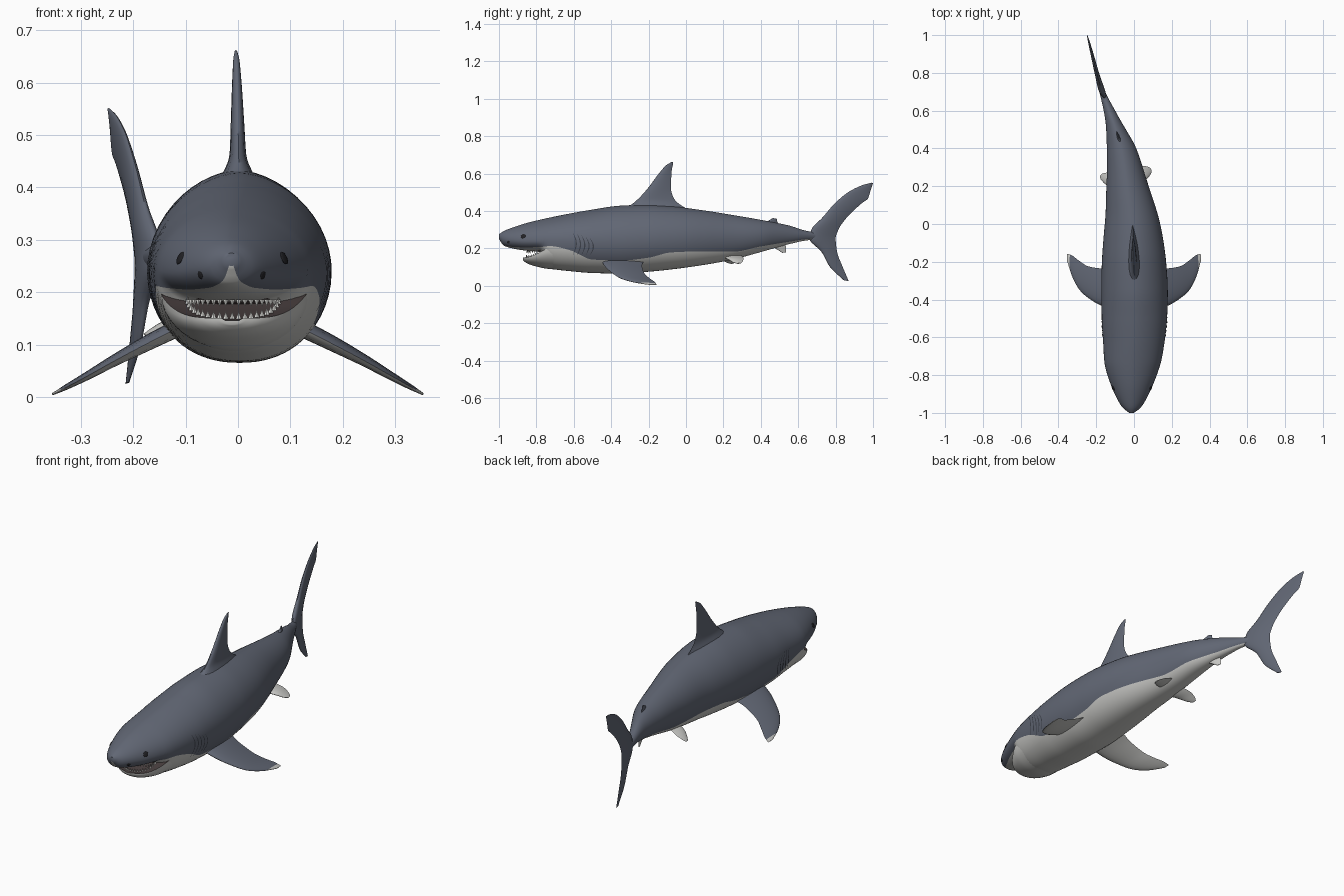
import bpy, bmesh
from math import sin, cos, asin, pi, radians, sqrt
from mathutils import Vector

cube = bpy.data.objects.get("Cube")
if cube:
    bpy.data.objects.remove(cube, do_unlink=True)


def material(name, rgb):
    m = bpy.data.materials.new(name)
    m.use_nodes = True
    m.diffuse_color = (*rgb, 1)
    m.node_tree.nodes["Principled BSDF"].inputs["Base Color"].default_value = (*rgb, 1)
    return m


SLATE, PALE, MOUTH, BLACK, TOOTH, GILL = range(6)
MATERIALS = [
    material("slate blue", (0.12, 0.135, 0.175)),
    material("pale grey", (0.58, 0.58, 0.56)),
    material("mouth dark", (0.06, 0.045, 0.045)),
    material("eye black", (0.015, 0.015, 0.018)),
    material("tooth white", (0.75, 0.75, 0.72)),
    material("gill slate", (0.05, 0.057, 0.075)),
]
parts = []


def finish(name, bm):
    bmesh.ops.recalc_face_normals(bm, faces=bm.faces)
    mesh = bpy.data.meshes.new(name)
    bm.to_mesh(mesh)
    bm.free()
    for m in MATERIALS:
        mesh.materials.append(m)
    ob = bpy.data.objects.new(name, mesh)
    bpy.context.collection.objects.link(ob)
    parts.append(ob)


def smooth(rows, key):
    """Monotone cubic through rows; the first column is the key."""
    n = len(rows)
    key = min(max(key, rows[0][0]), rows[-1][0])
    i = max(k for k in range(n - 1) if rows[k][0] <= key)
    gap = rows[i + 1][0] - rows[i][0]
    t = (key - rows[i][0]) / gap

    def chord(k, c):
        return (rows[k + 1][c] - rows[k][c]) / (rows[k + 1][0] - rows[k][0])

    def slope(k, c):
        a, b = chord(max(k - 1, 0), c), chord(min(k, n - 2), c)
        return 2 * a * b / (a + b) if a * b > 0 else 0

    out = []
    for c in range(1, len(rows[0])):
        p, q = rows[i][c], rows[i + 1][c]
        a, b = slope(i, c) * gap, slope(i + 1, c) * gap
        out.append(p + t * (a + t * (3 * (q - p) - 2 * a - b + t * (a + b - 2 * (q - p)))))
    return out


def loft(name, rings, paint):
    """Skin closed rings, cap both ends, colour each face by paint(ring, column)."""
    bm = bmesh.new()
    grid = [[bm.verts.new(p) for p in ring] for ring in rings]
    n = len(grid[0])
    for i in range(len(grid) - 1):
        for j in range(n):
            k = (j + 1) % n
            f = bm.faces.new((grid[i][j], grid[i][k], grid[i + 1][k], grid[i + 1][j]))
            f.material_index = paint(i, j)
    for i in (0, -1):
        bm.faces.new(grid[i]).material_index = paint(i % (len(grid) - 1), n // 2)
    finish(name, bm)


# Body stations: y, half width, top, bottom, widest height, colour line
BODY = [
    (-1.0, .012, .275, .25, .262, .25), (-.975, .045, .292, .215, .25, .218),
    (-.93, .075, .31, .2, .245, .208), (-.86, .108, .333, .188, .24, .205),
    (-.78, .137, .353, .18, .24, .207), (-.73, .15, .364, .093, .24, .212),
    (-.62, .163, .386, .078, .24, .19), (-.5, .173, .407, .068, .24, .14),
    (-.35, .176, .428, .065, .24, .135), (-.2, .17, .433, .075, .245, .15),
    (-.08, .158, .425, .087, .25, .178), (.1, .13, .402, .112, .255, .184),
    (.25, .103, .378, .14, .26, .182), (.4, .078, .352, .18, .265, .21),
    (.55, .04, .322, .222, .27, .235), (.65, .022, .292, .243, .27, .25),
    (.74, .01, .28, .25, .265, .255)]
# Sideways swing of the backbone: y, x
SPINE = [(-1, -.013), (-.8, -.01), (-.6, 0), (-.4, .003), (-.2, 0), (0, -.008),
         (.2, -.034), (.4, -.066), (.5, -.095), (.6, -.13), (.7, -.168),
         (.8, -.197), (.9, -.222), (1, -.248)]


def spine(y):
    return smooth(SPINE, y)[0]


def skin(y, a, side=1, lift=0):
    """Point on the body at y and section angle a."""
    w, top, bot, mid, _ = smooth(BODY, y)
    c = max(cos(a), 0) ** (1.15 if a > 0 else .9)
    h = top - mid if a > 0 else mid - bot
    return Vector((spine(y) + side * (w + lift) * c, y, mid + (h + lift) * sin(a)))


def skin_at(y, z, side, lift=0):
    w, top, bot, mid, _ = smooth(BODY, y)
    r = (z - mid) / (top - mid if z > mid else mid - bot)
    return skin(y, asin(max(-1, min(1, r))), side, lift)


# Body, with an edge loop running along the colour line
LOW, HIGH, RINGS = 12, 18, 110
ys = [-1 + 1.74 * (i / RINGS) ** 1.25 for i in range(RINGS + 1)]
rings = []
for y in ys:
    w, top, bot, mid, line = smooth(BODY, y)
    split = asin(max(-.95, min(.3, (line - mid) / (mid - bot))))
    angles = [-pi / 2 + (split + pi / 2) * k / LOW for k in range(LOW)]
    angles += [split + (pi / 2 - split) * k / HIGH for k in range(HIGH + 1)]
    rings.append([skin(y, a) for a in angles] + [skin(y, a, -1) for a in angles[-2:0:-1]])


def paint_body(i, j):
    j = min(j, 2 * (LOW + HIGH) - 1 - j)
    if j < LOW // 2 and -.8 < ys[i] < -.735:
        return MOUTH
    return PALE if j < LOW else SLATE


loft("body", rings, paint_body)

# Lower jaw: y, half width, rim height, bottom
JAW = [(-.872, .02, .15, .138), (-.862, .052, .151, .128), (-.84, .083, .155, .115),
       (-.8, .115, .17, .103), (-.75, .138, .195, .092), (-.69, .145, .21, .086)]
SIDE, FLAT = 20, 6
rings = []
for i in range(25):
    y = -.872 + .182 * (i / 24) ** 1.4
    w, rim, bot = smooth(JAW, y)
    ring = [(spine(y) + w * cos(pi * k / SIDE), y, rim - (rim - bot) * sin(pi * k / SIDE))
            for k in range(SIDE + 1)]
    ring += [(spine(y) + w * (2 * k / FLAT - 1), y, rim - .004) for k in range(1, FLAT)]
    rings.append(ring)
loft("lower_jaw", rings, lambda i, j: PALE if j < SIDE else MOUTH)

# Two rows of teeth along the mouth arc
for name, direction in (("upper_teeth", -1), ("lower_teeth", 1)):
    bm = bmesh.new()
    for k in range(21):
        a = radians(-80 + 8 * k)
        x, y = .088 * sin(a), -.765 - .09 * cos(a)
        rim = smooth(JAW, y)[1]
        z = rim - .003 if direction > 0 else skin_at(y, .19, 1).z - .004
        if direction < 0:
            y += .004
        base = [bm.verts.new((spine(y) + x + dx, y + dy, z))
                for dx, dy in ((-.005, 0), (0, -.003), (.005, 0), (0, .003))]
        tip = bm.verts.new((spine(y) + x, y, z + direction * .014))
        bm.faces.new(base)
        for m in range(4):
            bm.faces.new((base[m], base[(m + 1) % 4], tip))
    for f in bm.faces:
        f.material_index = TOOTH
    finish(name, bm)


def fin(name, rows, normal, paint, side=1, shift=0, steps=6, n=10):
    """Foil loft; rows hold x, lead y, lead z, trail y, trail z, thickness."""
    rows = [(i, *r) for i, r in enumerate(rows)]
    count = (len(rows) - 1) * steps
    normal = Vector(normal)
    rings = []
    for i in range(count + 1):
        x, ly, lz, ty, tz, thick = smooth(rows, i / steps)
        lead, trail = Vector((x, ly, lz)), Vector((x, ty, tz))
        ring = []
        for j in range(2 * n):
            t = (1 - cos(pi * j / n)) / 2
            h = thick / 2 * 2.6 * sqrt(t) * (1 - t) * (1 if j <= n else -1)
            p = lead.lerp(trail, t) + normal * h
            ring.append((side * p.x + spine(p.y), p.y + shift, p.z))
        rings.append(ring)
    loft(name, rings, lambda i, j: paint(i / count, j < n))


def slate(u, upper):
    return SLATE


def pale(u, upper):
    return PALE


# Fins on the midline
ACROSS = (1, 0, 0)
fin("dorsal_fin", [(0, -.35, .40, .04, .39, .1), (0, -.29, .435, -.01, .42, .055),
                   (0, -.255, .465, -.06, .46, .032), (0, -.205, .52, -.08, .52, .026),
                   (0, -.145, .6, -.078, .6, .018), (0, -.105, .645, -.07, .648, .011),
                   (0, -.08, .66, -.068, .662, .004)], ACROSS, slate)
fin("second_dorsal_fin", [(0, .42, .335, .5, .325, .02), (0, .445, .35, .487, .345, .012),
                          (0, .465, .362, .485, .358, .004)], ACROSS, slate)
fin("anal_fin", [(0, .45, .215, .53, .23, .018), (0, .485, .195, .535, .2, .011),
                 (0, .515, .176, .535, .178, .004)], ACROSS, pale)
fin("tail_fin", [(0, .845, .028, .87, .025, .005), (0, .77, .1, .838, .1, .016),
                 (0, .725, .18, .808, .18, .024), (0, .66, .25, .8, .25, .034),
                 (0, .67, .3, .815, .3, .034), (0, .73, .365, .86, .365, .026),
                 (0, .8, .445, .945, .445, .02), (0, .88, .508, .972, .465, .015),
                 (0, .95, .54, .987, .51, .01), (0, .995, .551, 1, .548, .004)],
    ACROSS, slate)

# Paired fins, eyes, nostrils and gills
PECTORAL = [(.1, -.455, .14, -.22, .14, .034), (.17, -.435, .105, -.235, .107, .03),
            (.24, -.395, .068, -.225, .07, .022), (.29, -.35, .04, -.195, .04, .016),
            (.33, -.275, .018, -.165, .018, .01), (.354, -.195, .005, -.157, .005, .004)]
PELVIC = [(.05, .19, .15, .28, .16, .02), (.09, .21, .14, .29, .145, .016),
          (.12, .235, .125, .285, .13, .01), (.135, .255, .118, .275, .12, .004)]


def paint_pectoral(u, upper):
    return SLATE if upper and u < .84 else PALE


for word, side in (("left", 1), ("right", -1)):
    fin(word + "_pectoral_fin", PECTORAL, (.47, 0, .88), paint_pectoral, side)
    fin(word + "_pelvic_fin", PELVIC, (.47, 0, .88), pale, side, .018 * side)

    for label, y, z, size in (("eye", -.87, .265, .013), ("nostril", -.95, .232, .008)):
        spot = skin_at(y, z, side)
        along = skin_at(y + .01, z, side) - spot
        up = skin_at(y, z + .01, side) - spot
        turn = along.cross(up).to_track_quat("Z", "Y").to_matrix()
        bm = bmesh.new()
        bmesh.ops.create_uvsphere(bm, u_segments=16, v_segments=8, radius=size)
        for v in bm.verts:
            v.co = spot + turn @ Vector((v.co.x, v.co.y, v.co.z * .25))
        for f in bm.faces:
            f.material_index = BLACK
        finish(word + "_" + label, bm)

    # Five curved gill slits lying on the skin
    bm = bmesh.new()
    for k in range(5):
        last = None
        for m in range(13):
            t = m / 12
            y = -.605 + .023 * k + .018 * sin(pi * t)
            half = .0004 + .003 * sin(pi * t)
            z = .165 + (.12 - .008 * k) * t
            pair = [bm.verts.new(skin_at(y + d, z, side, .0025)) for d in (-half, half)]
            if last:
                bm.faces.new((last[0], last[1], pair[1], pair[0])).material_index = GILL
            last = pair
    finish(word + "_gill_slits", bm)

# Smooth shading everywhere, keeping crisp edges
bpy.ops.object.select_all(action="DESELECT")
for ob in parts:
    ob.select_set(True)
bpy.context.view_layer.objects.active = parts[0]
bpy.ops.object.shade_smooth_by_angle(angle=radians(50))
